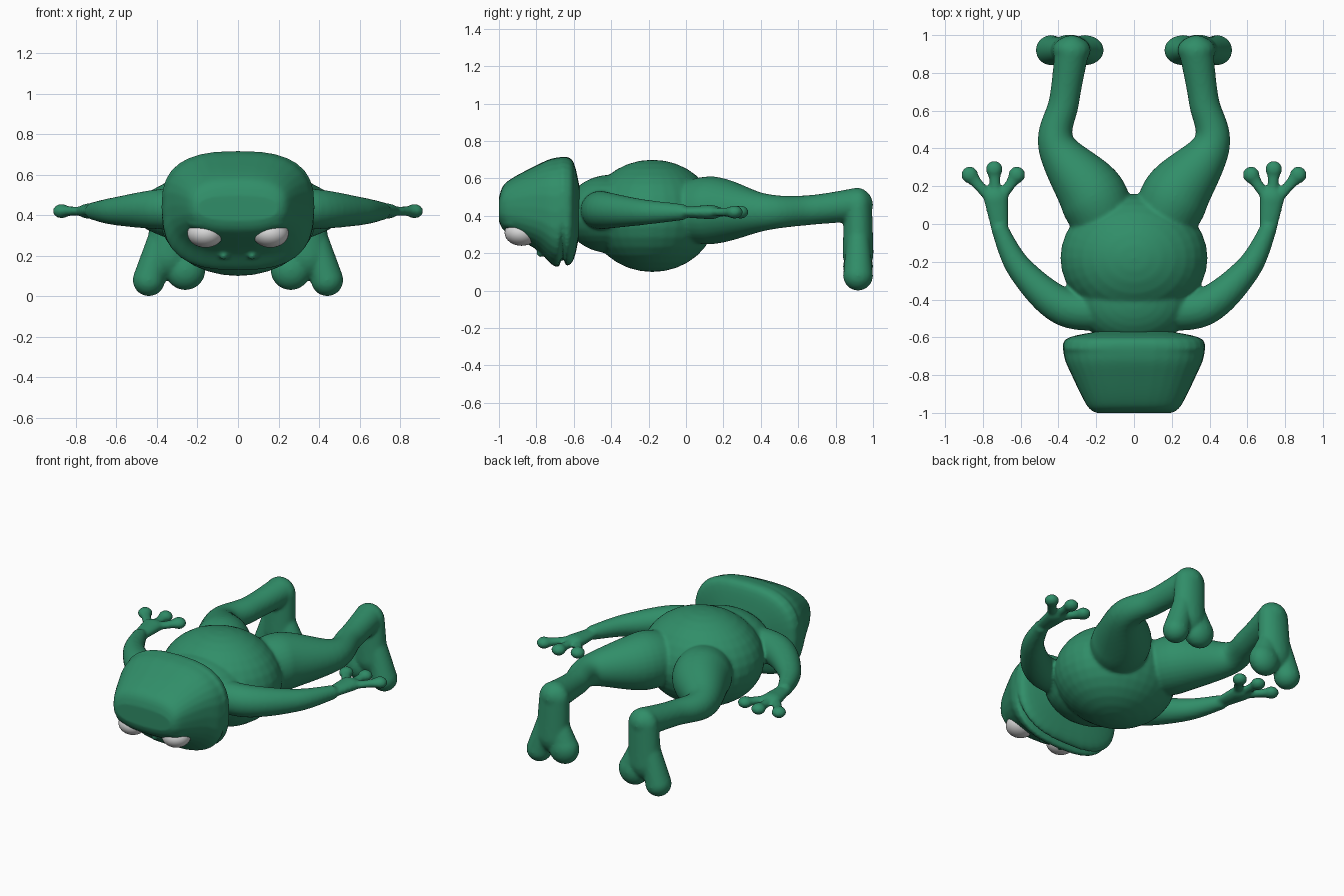
import bpy, bmesh, math
from mathutils import Vector, Matrix

if "Cube" in bpy.data.objects:
    bpy.data.objects.remove(bpy.data.objects["Cube"])

SIDES = {"left": 1, "right": -1}
ACROSS, ALONG, UP = Matrix.Identity(3)


def material(name, rgb):
    mat = bpy.data.materials.new(name)
    mat.use_nodes = True
    mat.diffuse_color = (*rgb, 1)
    shader = mat.node_tree.nodes["Principled BSDF"]
    shader.inputs["Base Color"].default_value = mat.diffuse_color
    return mat


green = material("frog green", (0.03, 0.27, 0.14))
white = material("eye white", (0.7, 0.7, 0.7))


def spline(points, steps):
    """Smooth curve through all points, whatever their number of components."""
    pts = [Vector(p) for p in points]
    pts = [pts[0], *pts, pts[-1]]
    curve = []
    for before, start, end, after in zip(pts, pts[1:], pts[2:], pts[3:]):
        leave, arrive = (end - before) / 2, (after - start) / 2
        for k in range(steps):
            t = k / steps
            ease = t * t * (3 - 2 * t)
            curve.append(start.lerp(end, ease) + leave * (t * (1 - t) ** 2)
                         - arrive * (t * t * (1 - t)))
    return curve + [pts[-1]]


def loft(bm, rings, power, segments=32):
    """Skin superellipse rings given as (centre, side axis, up axis)."""
    def bend(value):
        return math.copysign(abs(value) ** (2 / power), value)

    loops = []
    for centre, side, up in rings:
        angles = [math.tau * i / segments for i in range(segments)]
        loops.append([bm.verts.new(centre + side * bend(math.cos(a)) + up * bend(math.sin(a)))
                      for a in angles])
    for near, far in zip(loops, loops[1:]):
        for i in range(segments):
            bm.faces.new((near[i - 1], near[i], far[i], far[i - 1]))
    bm.faces.new(loops[0])
    bm.faces.new(loops[-1])


def ball(bm, centre, radii):
    place = Matrix.Translation(centre) @ Matrix.Diagonal((*radii, 1))
    bmesh.ops.create_uvsphere(bm, u_segments=32, v_segments=16, radius=1, matrix=place)


def limb(bm, side, points, flat=1, up=UP):
    """Round-ended tube through (x, y, z, radius), flattened along the up axis."""
    path = spline([(side * x, y, z, r) for x, y, z, r in points], 8)
    centres = [p.to_3d() for p in path]
    rings = []
    for i, p in enumerate(path):
        tangent = centres[min(i + 1, len(path) - 1)] - centres[max(i - 1, 0)]
        across = tangent.cross(up).normalized()
        rings.append((centres[i], across * p.w, up * p.w * flat))
    loft(bm, rings, 2)
    for p in (path[0], path[-1]):
        ball(bm, p.to_3d(), Vector((p.w, p.w, p.w)) - up * p.w * (1 - flat))


def finish(name, bm, mat, blend=0):
    bmesh.ops.recalc_face_normals(bm, faces=bm.faces)
    for face in bm.faces:
        face.smooth = True
    mesh = bpy.data.meshes.new(name)
    bm.to_mesh(mesh)
    bm.free()
    mesh.materials.append(mat)
    ob = bpy.data.objects.new(name, mesh)
    bpy.context.collection.objects.link(ob)
    if blend:
        fuse = ob.modifiers.new("fuse", "REMESH")
        fuse.mode, fuse.voxel_size, fuse.use_smooth_shade = "VOXEL", 0.01, True
        soft = ob.modifiers.new("blend", "SMOOTH")
        soft.iterations = blend


# Head: a wide wedge with a groove for the mouth, from crown to neck
head = bmesh.new()
profile = [(-1, 0.2, 0.37, 0.5), (-0.96, 0.25, 0.31, 0.58), (-0.8, 0.33, 0.22, 0.67),
           (-0.7, 0.37, 0.13, 0.71), (-0.61, 0.36, 0.15, 0.7), (-0.57, 0.2, 0.3, 0.56)]
rings = []
for y, width, low, high in spline(profile, 12):
    low += 0.06 * math.exp(-((y + 0.66) / 0.012) ** 2)
    rings.append((Vector((0, y, (low + high) / 2)), ACROSS * width, UP * (high - low) / 2))
loft(head, rings, 2.7)

# Brows and nostrils
for side in SIDES.values():
    ball(head, (side * 0.16, -0.89, 0.375), (0.1, 0.1, 0.06))
    ball(head, (side * 0.07, -0.78, 0.2), (0.02, 0.02, 0.02))
finish("head", head, green, 3)

# Eyes under the brows
for label, side in SIDES.items():
    eye = bmesh.new()
    ball(eye, (side * 0.16, -0.88, 0.31), (0.09, 0.09, 0.07))
    finish(label + "_eye", eye, white)

# Belly, shoulders and hips
body = bmesh.new()
ball(body, (0, -0.18, 0.4), (0.39, 0.34, 0.3))
ball(body, (0, -0.4, 0.41), (0.31, 0.25, 0.21))
ball(body, (0, -0.05, 0.42), (0.3, 0.16, 0.18))

for side in SIDES.values():
    # Arm and palm
    limb(body, side, [(0.1, -0.46, 0.43, 0.1), (0.37, -0.44, 0.43, 0.1), (0.6, -0.24, 0.42, 0.07),
                      (0.71, -0.03, 0.42, 0.045)])
    limb(body, side, [(0.71, -0.03, 0.42, 0.045), (0.73, 0.13, 0.42, 0.065)], 0.6)
    # Fingers with padded tips
    for x, y in ((0.62, 0.26), (0.74, 0.29), (0.87, 0.26)):
        tip, palm = Vector((x, y, 0.42)), Vector((0.73, 0.1, 0.42))
        limb(body, side, [(*palm, 0.03), (*palm.lerp(tip, 0.7), 0.03), (*tip, 0.045)], 0.8)
    # Thigh, knee and shin
    limb(body, side, [(0.15, -0.05, 0.42, 0.15), (0.22, 0.15, 0.43, 0.18), (0.41, 0.42, 0.42, 0.1),
                      (0.37, 0.65, 0.43, 0.08), (0.33, 0.91, 0.46, 0.09)])
    # Hanging foot with two toes
    limb(body, side, [(0.33, 0.92, 0.45, 0.1), (0.34, 0.92, 0.2, 0.11)], 0.75, ALONG)
    limb(body, side, [(0.38, 0.92, 0.3, 0.06), (0.44, 0.92, 0.08, 0.08)], 1, ALONG)
    limb(body, side, [(0.3, 0.92, 0.3, 0.06), (0.26, 0.92, 0.13, 0.1)], 0.8, ALONG)
finish("body_and_limbs", body, green, 8)
